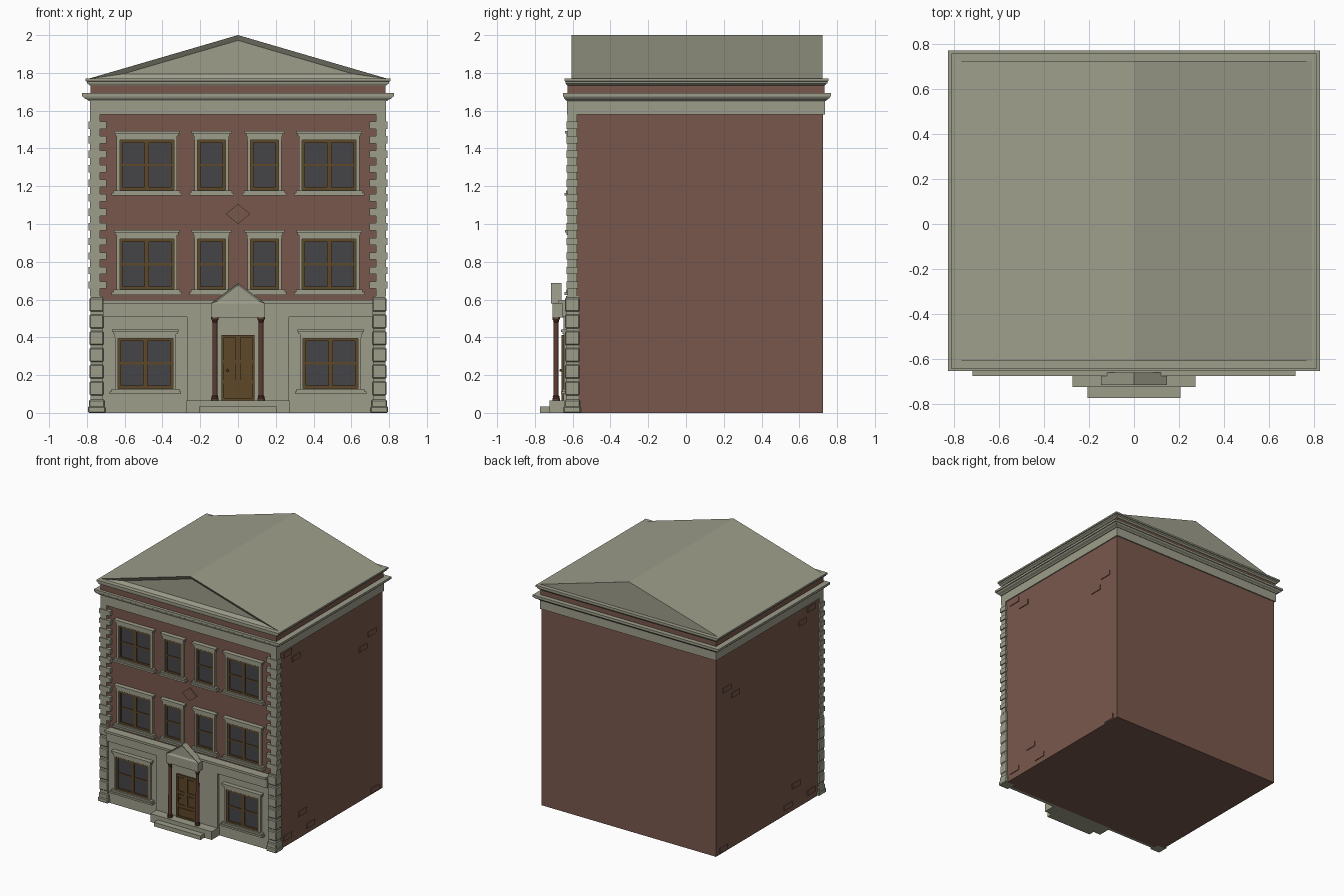
import bpy, bmesh, math
from mathutils import Matrix, Vector

if "Cube" in bpy.data.objects:
    bpy.data.objects.remove(bpy.data.objects["Cube"])


def material(name, rgb):
    m = bpy.data.materials.new(name)
    m.diffuse_color = (*rgb, 1)
    m.use_nodes = True
    m.node_tree.nodes["Principled BSDF"].inputs["Base Color"].default_value = m.diffuse_color
    return m


BRICK = material("brick", (0.19, 0.097, 0.073))
STONE = material("stone", (0.34, 0.34, 0.26))
WOOD = material("wood", (0.11, 0.063, 0.022))
GLASS = material("glass", (0.06, 0.06, 0.065))
COLUMN = material("column_red", (0.11, 0.045, 0.032))


def finish(bm, name, mat, bevel=0):
    bmesh.ops.recalc_face_normals(bm, faces=bm.faces)
    me = bpy.data.meshes.new(name)
    bm.to_mesh(me)
    bm.free()
    me.materials.append(mat)
    ob = bpy.data.objects.new(name, me)
    bpy.context.collection.objects.link(ob)
    if bevel:
        mod = ob.modifiers.new("bevel", "BEVEL")
        mod.width = bevel
        mod.segments = 1
    return ob


def boxes(name, mat, items, bevel=0):
    """One object from boxes given as x0, x1, y0, y1, z0, z1."""
    bm = bmesh.new()
    for x0, x1, y0, y1, z0, z1 in items:
        mtx = Matrix.Translation(((x0 + x1) / 2, (y0 + y1) / 2, (z0 + z1) / 2))
        mtx = mtx @ Matrix.Diagonal((abs(x1 - x0), y1 - y0, z1 - z0, 1))
        bmesh.ops.create_cube(bm, size=1, matrix=mtx)
    return finish(bm, name, mat, bevel)


def mirrored(items):
    return items + [(-b[1], -b[0], *b[2:]) for b in items]


def ring(x0, x1, z0, z1, t, y0, y1):
    """Four bars forming a rectangular frame of thickness t."""
    return [(x0, x0 + t, y0, y1, z0, z1), (x1 - t, x1, y0, y1, z0, z1),
            (x0 + t, x1 - t, y0, y1, z0, z0 + t), (x0 + t, x1 - t, y0, y1, z1 - t, z1)]


def moulding(name, mat, profile):
    """Rectangular moulding round the building; profile is (outward offset, z)."""
    bm = bmesh.new()
    loops = []
    for d, z in profile:
        x, y0, y1 = 0.783 + d, -0.63 - 0.5 * d, 0.735 + 0.8 * d
        loops.append([bm.verts.new(p) for p in
                      ((-x, y0, z), (x, y0, z), (x, y1, z), (-x, y1, z))])
    for a, b in zip(loops, loops[1:]):
        for i in range(4):
            j = (i + 1) % 4
            bm.faces.new((a[i], a[j], b[j], b[i]))
    bm.faces.new(loops[0])
    bm.faces.new(loops[-1])
    return finish(bm, name, mat)


def gable(name, mat, hw, y0, y1, z0, z1, rim, depth):
    """Triangular prism with a sunken panel in its front face."""
    bm = bmesh.new()
    tri = [(-hw, z0), (hw, z0), (0, z1)]
    f = [bm.verts.new((x, y0, z)) for x, z in tri]
    b = [bm.verts.new((x, y1, z)) for x, z in tri]
    front = bm.faces.new(f)
    bm.faces.new(b[::-1])
    for i in range(3):
        j = (i + 1) % 3
        bm.faces.new((f[i], b[i], b[j], f[j]))
    bmesh.ops.recalc_face_normals(bm, faces=bm.faces)
    bmesh.ops.inset_region(bm, faces=[front], thickness=rim, depth=0, use_even_offset=True)
    for v in front.verts:
        v.co.y += depth
    return finish(bm, name, mat)


# Brick body and the scattered raised bricks on the side walls
boxes("brick_body", BRICK, [(-0.775, 0.775, -0.605, 0.726, 0, 1.64)])
spots = [(0.59, 1.30), (0.48, 1.22), (-0.48, 1.54), (-0.37, 1.47),
         (-0.29, 0.195), (-0.48, 0.07), (-0.185, 0.06), (0.63, 0.03)]
boxes("raised_bricks", BRICK, mirrored(
    [(0.77, 0.781, y - 0.05, y + 0.05, z - 0.02, z + 0.02) for y, z in spots]))

# Frieze, cornices, attic band and roof
moulding("frieze", STONE, [(0, 1.58), (0, 1.655)])
moulding("main_cornice", STONE, [(0.005, 1.65), (0.012, 1.657), (0.03, 1.665),
                                 (0.036, 1.674), (0.042, 1.676), (0.042, 1.693)])
moulding("attic_band", BRICK, [(-0.003, 1.68), (-0.003, 1.74)])
moulding("upper_cornice", STONE, [(0.0, 1.733), (0.016, 1.745), (0.018, 1.755),
                                  (0.025, 1.757), (0.025, 1.77)])
gable("roof", STONE, 0.795, -0.607, 0.722, 1.768, 2.0, 0.027, 0.02)

# Upper corner quoins: alternating wide and narrow blocks
quoins, n = [], 25
h = (1.58 - 0.62) / n
for i in range(n):
    z = 0.62 + i * h
    if i % 2:
        quoins.append((0.695, 0.791, -0.633, -0.572, z, z + h))
    else:
        quoins.append((0.73, 0.783, -0.628, -0.577, z, z + h))
boxes("upper_quoins", STONE, mirrored(quoins))

# Lower corner piers: chunky bevelled blocks on a flared foot
p = 0.0886
boxes("pier_blocks", STONE, mirrored(
    [(0.711, 0.787, -0.641, -0.563, i * p + 0.004, (i + 1) * p - 0.01) for i in range(1, 7)]
    + [(0.706, 0.79, -0.643, -0.56, 0.0, 0.07)]), 0.006)
boxes("pier_cores", STONE, mirrored([(0.716, 0.781, -0.635, -0.568, 0, 0.62)]))
boxes("pier_feet", STONE, mirrored([(0.702, 0.794, -0.65, -0.557, 0, 0.035)]), 0.006)

# Ground floor stone facing, centre bay, band and ledge
boxes("ground_facing", STONE, [(-0.715, 0.715, -0.625, -0.6, 0, 0.51)])
boxes("centre_bay", STONE, [(-0.27, 0.27, -0.648, -0.6, 0, 0.507)])
boxes("ground_band", STONE, [(-0.715, 0.715, -0.655, -0.6, 0.507, 0.58)])
boxes("ground_ledge", STONE, [(-0.715, 0.715, -0.674, -0.6, 0.58, 0.598)])


# Windows
def window(name, cx, z0, z1, hw, wall, double):
    x0, x1 = cx - hw, cx + hw
    zm, y = (z0 + z1) / 2, wall - 0.012
    boxes(name + "_glass", GLASS, [(x0, x1, wall - 0.004, wall + 0.01, z0, z1)])
    bars = ring(x0, x1, z0, z1, 0.015, y, wall)
    bars.append((x0 + 0.012, x1 - 0.012, y + 0.003, wall, zm - 0.006, zm + 0.006))
    if double:
        bars.append((cx - 0.012, cx + 0.012, y, wall, z0 + 0.01, z1 - 0.01))
    boxes(name + "_frame", WOOD, bars)
    s = 0.016
    boxes(name + "_surround", STONE, ring(x0 - s, x1 + s, z0 - s, z1 + s, s, wall - 0.02, wall))
    boxes(name + "_head", STONE, [
        (x0 - 0.018, x1 + 0.018, wall - 0.022, wall, z1 + 0.003, z1 + 0.022),
        (x0 - 0.024, x1 + 0.024, wall - 0.028, wall, z1 + 0.022, z1 + 0.034),
        (x0 - 0.031, x1 + 0.031, wall - 0.036, wall, z1 + 0.034, z1 + 0.047)])
    boxes(name + "_sill", STONE, [
        (x0 - 0.034, x1 + 0.034, wall - 0.03, wall, z0 - 0.016, z0 - 0.003),
        (x0 - 0.044, x1 + 0.044, wall - 0.037, wall, z0 - 0.03, z0 - 0.016)])


for side, sx in (("left", -1), ("right", 1)):
    window(f"ground_{side}_window", sx * 0.49, 0.13, 0.395, 0.145, -0.625, True)
    for floor, z in (("middle", 0.655), ("top", 1.18)):
        window(f"{floor}_outer_{side}_window", sx * 0.483, z, z + 0.265, 0.143, -0.605, True)
        window(f"{floor}_inner_{side}_window", sx * 0.14, z, z + 0.265, 0.074, -0.605, False)

# Diamond ornament
bm = bmesh.new()
bmesh.ops.create_cone(bm, cap_ends=True, segments=4, radius1=1, radius2=1, depth=0.02)
bmesh.ops.transform(bm, verts=bm.verts, matrix=Matrix.Translation((0, -0.607, 1.053))
                    @ Matrix.Diagonal((0.065, 1, 0.053, 1)) @ Matrix.Rotation(math.pi / 2, 4, "X"))
finish(bm, "diamond_ornament", BRICK)

# Front door with raised rails, panels and knob
boxes("door_leaf", WOOD, [(-0.087, 0.087, -0.652, -0.62, 0.065, 0.412)])
rails = ring(-0.087, 0.087, 0.065, 0.412, 0.014, -0.66, -0.64)
rails += [(-0.012, 0.012, -0.66, -0.64, 0.16, 0.4)]
rails += [(-0.075, 0.075, -0.659, -0.64, z, z + 0.018) for z in (0.155, 0.262)]
boxes("door_rails", WOOD, rails)
panels = [(0.022, 0.063, -0.657, -0.64, 0.29, 0.388), (0.022, 0.063, -0.657, -0.64, 0.183, 0.252)]
boxes("door_panels", WOOD, mirrored(panels) + [(-0.063, 0.063, -0.657, -0.64, 0.09, 0.145)])
bm = bmesh.new()
bmesh.ops.create_uvsphere(bm, u_segments=10, v_segments=6, radius=0.007,
                          matrix=Matrix.Translation((-0.055, -0.664, 0.225)))
finish(bm, "door_knob", WOOD)

# Entrance platform and step
boxes("entrance_platform", STONE, [(-0.272, 0.272, -0.723, -0.6, 0, 0.066)])
boxes("entrance_step", STONE, [(-0.207, 0.207, -0.772, -0.7, 0, 0.033)])

# Portico columns: turned profile (radius, z)
profile = [(0, 0.066), (0.02, 0.066), (0.02, 0.076), (0.017, 0.08), (0.018, 0.087), (0.014, 0.092),
           (0.0125, 0.478), (0.016, 0.482), (0.014, 0.487), (0.02, 0.497), (0.02, 0.508), (0, 0.508)]
for side, sx in (("left", -1), ("right", 1)):
    bm = bmesh.new()
    vs = [bm.verts.new((r, 0, z)) for r, z in profile]
    es = [bm.edges.new(e) for e in zip(vs, vs[1:])]
    bmesh.ops.spin(bm, geom=vs + es, cent=(0, 0, 0), axis=(0, 0, 1), angle=math.tau, steps=16)
    bmesh.ops.remove_doubles(bm, verts=bm.verts, dist=1e-5)
    bmesh.ops.translate(bm, verts=bm.verts, vec=Vector((sx * 0.122, -0.688, 0)))
    ob = finish(bm, side + "_column", COLUMN)
    bpy.ops.object.select_all(action="DESELECT")
    ob.select_set(True)
    bpy.context.view_layer.objects.active = ob
    bpy.ops.object.shade_smooth_by_angle(angle=math.radians(30))

# Portico entablature and small pediment
boxes("portico_entablature", STONE, [(-0.142, 0.142, -0.708, -0.62, 0.505, 0.58)])
gable("portico_pediment", STONE, 0.147, -0.714, -0.658, 0.578, 0.687, 0.012, 0.008)
